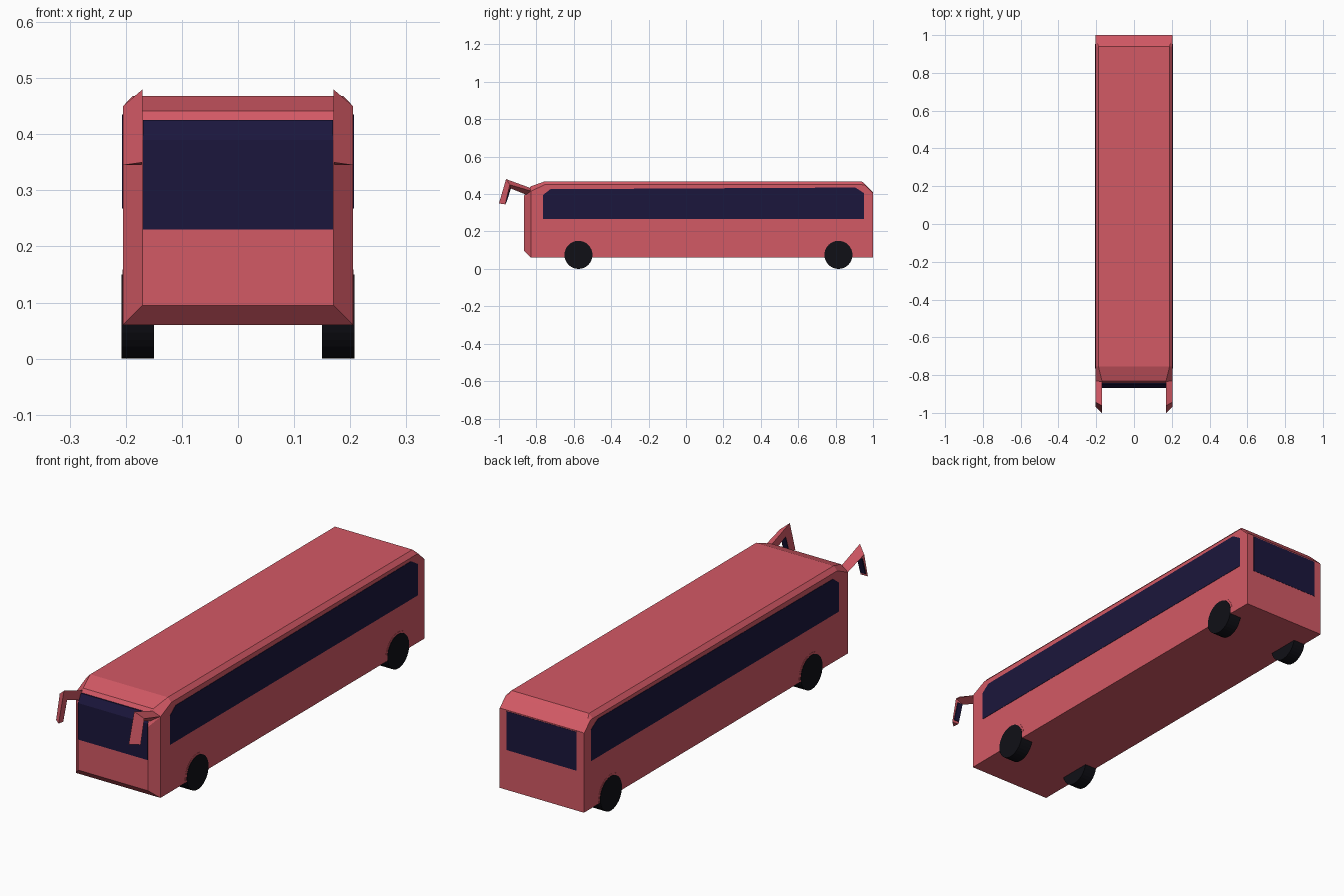
import bpy, bmesh
from math import pi, sin, cos

if "Cube" in bpy.data.objects:
    bpy.data.objects.remove(bpy.data.objects["Cube"])


def material(name, color):
    m = bpy.data.materials.new(name)
    m.diffuse_color = (*color, 1)
    m.use_nodes = True
    m.node_tree.nodes["Principled BSDF"].inputs["Base Color"].default_value = m.diffuse_color
    return m


RED = material("red_paint", (0.65, 0.1, 0.13))
GLASS = material("dark_glass", (0.011, 0.008, 0.045))
RUBBER = material("black_rubber", (0.005, 0.005, 0.008))


def finish(bm, name, mat):
    bmesh.ops.recalc_face_normals(bm, faces=bm.faces)
    mesh = bpy.data.meshes.new(name)
    bm.to_mesh(mesh)
    bm.free()
    mesh.materials.append(mat)
    obj = bpy.data.objects.new(name, mesh)
    bpy.context.collection.objects.link(obj)
    return obj


def loft(name, rings, mat):
    """Closed skin through rings that all have the same number of points."""
    bm = bmesh.new()
    loops = [[bm.verts.new(p) for p in ring] for ring in rings]
    n = len(loops[0])
    for a, b in zip(loops, loops[1:]):
        for i in range(n):
            j = (i + 1) % n
            bm.faces.new((a[i], a[j], b[j], b[i]))
    bm.faces.new(loops[0])
    bm.faces.new(loops[-1])
    return finish(bm, name, mat)


def plate(name, outline, axis, start, depth, mat):
    """Thin slab: 2D outline pushed along x (outline y,z) or y (outline x,z)."""
    def place(p, d):
        return (d, p[0], p[1]) if axis == 'x' else (p[0], d, p[1])
    return loft(name, [[place(p, start) for p in outline],
                       [place(p, start + depth) for p in outline]], mat)


# Body: cross-sections (y, low x, low z, side x, side top z, roof x, roof z)
SECTIONS = [
    (-0.865, 0.17, 0.095, 0.17, 0.375, 0.17, 0.39),
    (-0.83, 0.205, 0.06, 0.205, 0.415, 0.17, 0.441),
    (-0.755, 0.205, 0.06, 0.205, 0.45, 0.188, 0.468),
    (0.94, 0.205, 0.06, 0.205, 0.45, 0.188, 0.468),
    (0.955, 0.205, 0.06, 0.205, 0.449, 0.193, 0.454),
    (1.0, 0.205, 0.06, 0.205, 0.405, 0.2, 0.41),
]
rings = []
for y, xl, zl, xs, zs, xr, zr in SECTIONS:
    half = [(xl, y, zl), (xs, y, zs), (xr, y, zr)]
    rings.append(half + [(-x, yy, z) for x, yy, z in reversed(half)])
loft("bus_body", rings, RED)

# Windscreen, bent to follow the front
screen = [(-0.867, 0.23), (-0.867, 0.39), (-0.846, 0.425), (-0.84, 0.425), (-0.86, 0.39), (-0.86, 0.23)]
plate("windscreen", screen, 'x', -0.169, 0.338, GLASS)

# Rear window
plate("rear_window", [(-0.17, 0.235), (0.17, 0.235), (0.17, 0.405), (-0.17, 0.405)],
      'y', 0.996, 0.005, GLASS)

SIDE_WINDOW = [(-0.765, 0.268), (0.952, 0.268), (0.952, 0.405), (0.905, 0.435),
               (-0.725, 0.426), (-0.765, 0.395)]

# Mirror: triangular section (front inner, outer, rear inner) at root, elbow, tip
MIRROR = [
    [(0.17, -0.825, 0.43), (0.205, -0.825, 0.415), (0.17, -0.825, 0.385)],
    [(0.17, -0.962, 0.48), (0.205, -0.942, 0.45), (0.172, -0.938, 0.43)],
    [(0.17, -1.0, 0.35), (0.205, -0.967, 0.345), (0.172, -0.965, 0.345)],
]

for side, s in (("right", 1), ("left", -1)):
    plate(side + "_side_window", SIDE_WINDOW, 'x', s * 0.2, s * 0.0065, GLASS)

    loft(side + "_mirror", [[(s * x, y, z) for x, y, z in r] for r in MIRROR], RED)
    mirror_glass = [(-0.941, 0.43), (-0.936, 0.43), (-0.96, 0.355), (-0.966, 0.355)]
    plate(side + "_mirror_glass", mirror_glass, 'x', s * 0.173, s * 0.025, GLASS)

    for end, y in (("front", -0.575), ("rear", 0.815)):
        # Wheel arch lip, cut off at the floor
        arch = [(y + 0.084 * cos(a), 0.075 + 0.084 * sin(a))
                for a in (-0.18 + i * (pi + 0.36) / 16 for i in range(17))]
        plate(f"{end}_{side}_wheel_arch", arch, 'x', s * 0.2, s * 0.006, RED)

        # Wheel
        rim = [(y + 0.075 * cos(2 * pi * i / 32), 0.075 + 0.075 * sin(2 * pi * i / 32))
               for i in range(32)]
        plate(f"{end}_{side}_wheel", rim, 'x', s * 0.15, s * 0.0575, RUBBER)
